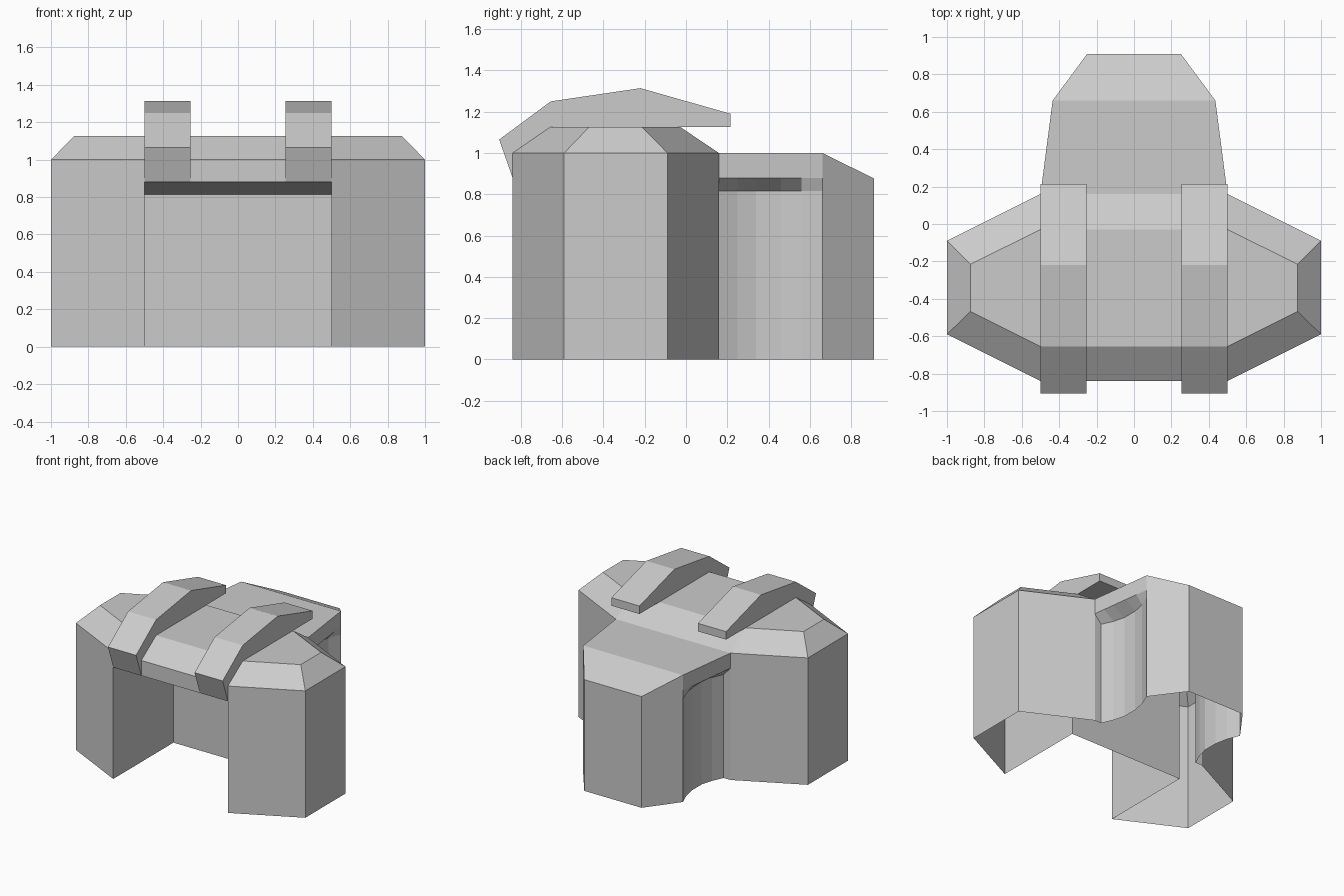
import bpy, bmesh

if "Cube" in bpy.data.objects:
    bpy.data.objects.remove(bpy.data.objects["Cube"])


def face(bm, pts):
    bm.faces.new([bm.verts.new(p) for p in pts])


def strip(bm, a, b):
    # quads between two rows of points
    for i in range(len(a) - 1):
        face(bm, [a[i], a[i + 1], b[i + 1], b[i]])


def at(plan, z):
    zs = z if isinstance(z, list) else [z] * len(plan)
    return [(x, y, h) for (x, y), h in zip(plan, zs)]


def wall(bm, plan, bottom, top):
    strip(bm, at(plan, bottom), at(plan, top))


def finish(bm, name):
    bmesh.ops.remove_doubles(bm, verts=bm.verts, dist=0.001)
    bmesh.ops.recalc_face_normals(bm, faces=bm.faces)
    me = bpy.data.meshes.new(name)
    bm.to_mesh(me)
    bm.free()
    ob = bpy.data.objects.new(name, me)
    bpy.context.collection.objects.link(ob)
    m = ob.modifiers.new("mirror", 'MIRROR')
    m.use_axis[0] = True
    m.merge_threshold = 0.001


# main body: right half of an open-bottomed shell, mirrored
bm = bmesh.new()
rim = [(0, -.84), (.5, -.84), (1, -.59), (1, -.09), (.5, .16), (0, .16)]
crown = [(0, -.655), (.5, -.655), (.875, -.468), (.875, -.215), (.5, -.03), (0, -.03)]
wall(bm, rim[1:5], 0, 1)
wall(bm, rim[:2], .88, 1)
strip(bm, at(rim, 1), at(crown, 1.127))
face(bm, at(crown, 1.127))
# front recess with sloping ceiling
recess = [(.5, -.84), (.5, -.09), (0, -.09)]
wall(bm, recess, 0, [.88, .815, .815])
face(bm, [(0, -.84, .88), (.5, -.84, .88), (.5, -.09, .815), (0, -.09, .815)])
finish(bm, "main_body")

# rear block with curved side alcoves
bm = bmesh.new()
face(bm, at([(0, .16), (.5, .16), (.435, .66), (0, .66)], 1))
face(bm, [(0, .66, 1), (.435, .66, 1), (.25, .91, .877), (0, .91, .877)])
wall(bm, [(.435, .66), (.25, .91), (0, .91)], 0, [1, .877, .877])
wall(bm, [(.5, .16), (.435, .66)], .88, 1)
wall(bm, [(.5, .16), (.44, .16)], 0, [.88, .815])
alcove = [(.44, .16), (.4, .25), (.375, .34), (.375, .46), (.395, .56), (.435, .66)]
edge = [(.5 - .13 * (y - .16), y) for x, y in alcove]
wall(bm, alcove, 0, .815)
strip(bm, at(edge, .88), at(alcove, .815))
finish(bm, "rear_block")

# roof straps
bm = bmesh.new()
outer = [(-.84, .88), (-.905, 1.065), (-.655, 1.25), (-.22, 1.314),
         (.215, 1.19), (.215, 1.127), (-.03, 1.127)]
seat = [(-.655, 1.127), (-.84, 1)]
strip(bm, [(.255, y, z) for y, z in outer], [(.5, y, z) for y, z in outer])
for x in (.255, .5):
    face(bm, [(x, y, z) for y, z in outer + seat])
finish(bm, "roof_strap")
